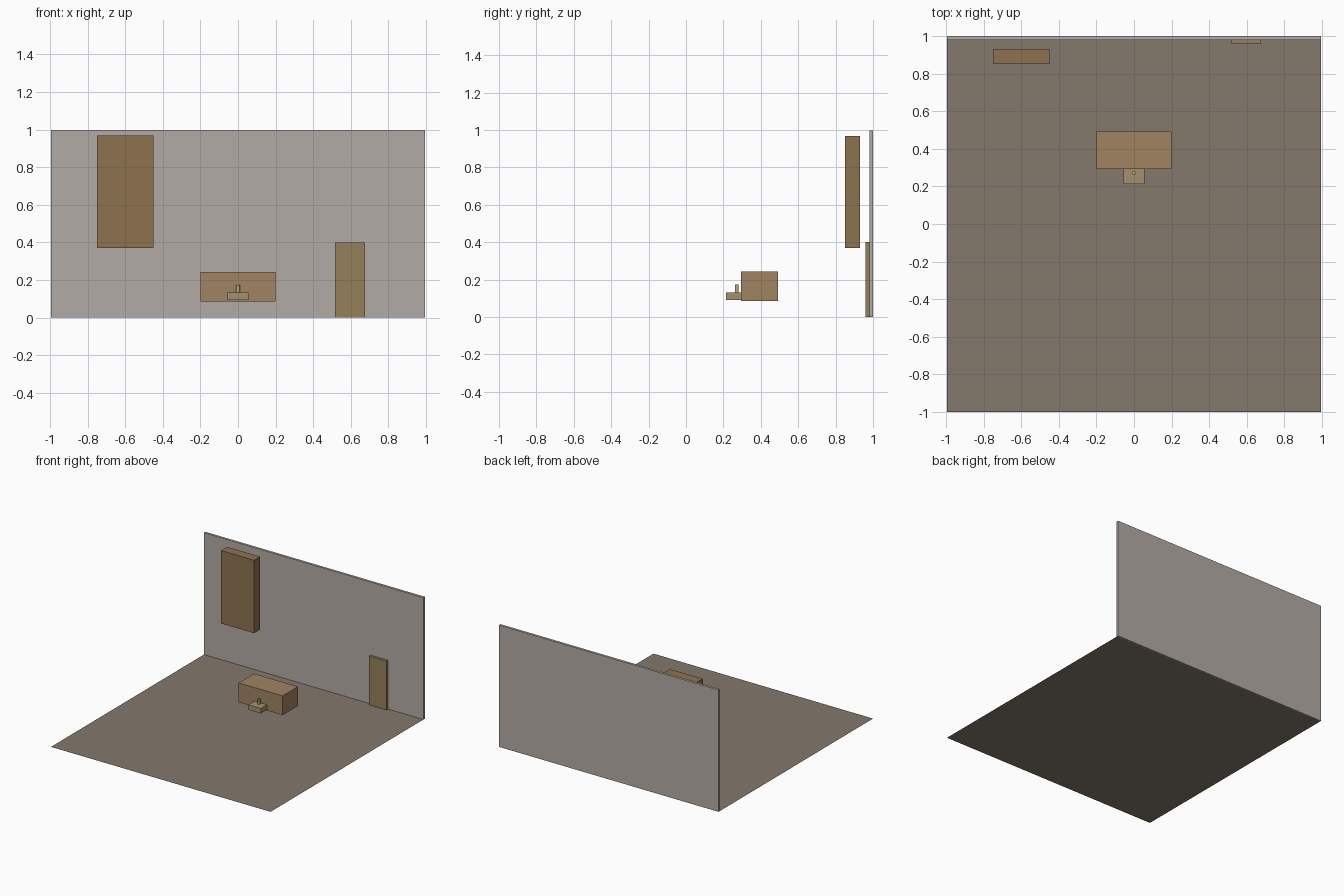
import bpy

if "Cube" in bpy.data.objects:
    bpy.data.objects.remove(bpy.data.objects["Cube"])


def paint(obj, name, rgb):
    mat = bpy.data.materials.new(name)
    mat.diffuse_color = (*rgb, 1)
    mat.use_nodes = True
    mat.node_tree.nodes["Principled BSDF"].inputs["Base Color"].default_value = mat.diffuse_color
    obj.data.materials.append(mat)


def box(name, x, y, z, rgb=None):
    """Box given by its (min, max) range on each axis."""
    ranges = (x, y, z)
    bpy.ops.mesh.primitive_cube_add(size=1, location=[(a + b) / 2 for a, b in ranges])
    obj = bpy.context.object
    obj.name = name
    obj.scale = [b - a for a, b in ranges]
    bpy.ops.object.transform_apply(location=False, rotation=False, scale=True)
    if rgb:
        paint(obj, name + "_colour", rgb)
    return obj


# Floor sheet, running to the middle of the wall
bpy.ops.mesh.primitive_plane_add(size=1.99, location=(0, -0.005, 0))
floor = bpy.context.object
floor.name = "floor"
paint(floor, "floor_colour", (0.23, 0.19, 0.15))

# Back wall and the door against it
box("back_wall", (-0.995, 0.995), (0.98, 1.0), (0, 0.998), (0.45, 0.41, 0.38))
box("door", (0.516, 0.675), (0.96, 0.98), (0, 0.40), (0.30, 0.22, 0.10))

# Tall cabinet hanging in front of the wall
box("cabinet", (-0.749, -0.45), (0.851, 0.93), (0.37, 0.967), (0.27, 0.17, 0.08))

# Desk block with a small square stand pushed into its front
box("desk", (-0.199, 0.199), (0.2935, 0.4925), (0.085, 0.243), (0.35, 0.23, 0.12))
box("stand", (-0.057, 0.057), (0.214, 0.328), (0.092, 0.132), (0.38, 0.28, 0.16))

# Thin post on the stand
bpy.ops.mesh.primitive_cylinder_add(vertices=16, radius=0.01, depth=0.042,
                                    location=(0, 0.272, 0.152))
post = bpy.context.object
post.name = "post"
paint(post, "post_colour", (0.50, 0.45, 0.15))
bpy.ops.object.shade_smooth_by_angle()
